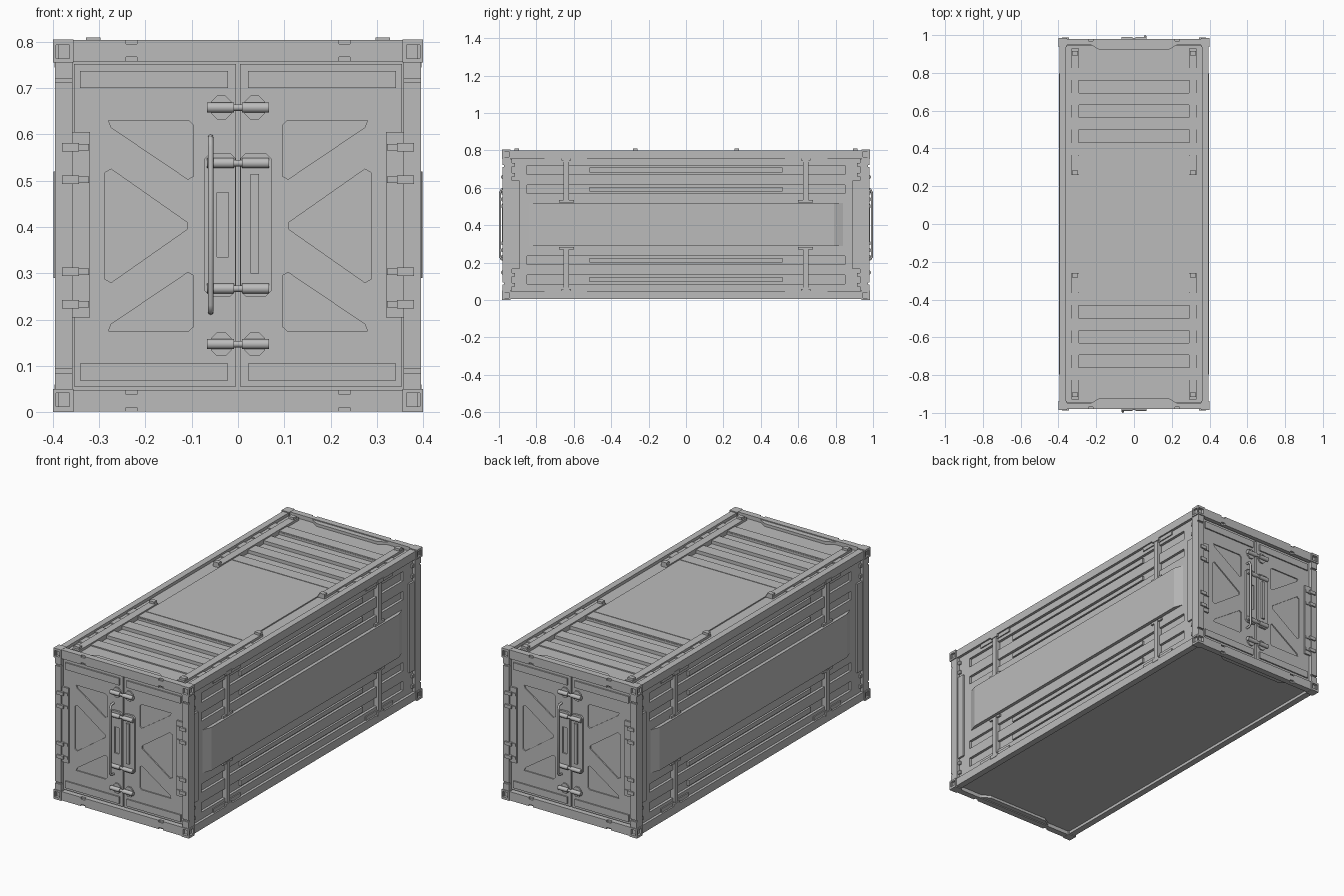
import bpy, bmesh, math
from mathutils import Vector

old = bpy.data.objects.get("Cube")
if old:
    bpy.data.objects.remove(old, do_unlink=True)

H = 0.805  # overall height, used for up/down mirroring

grey = bpy.data.materials.new("container grey")
grey.use_nodes = True
grey.diffuse_color = (0.5, 0.5, 0.5, 1)
grey.node_tree.nodes["Principled BSDF"].inputs["Base Color"].default_value = (0.5, 0.5, 0.5, 1)


def prism(axis, a, b, pts):
    """Two matching rings of points, extruded along one axis from a to b."""
    def put(p, d):
        return {"x": (d, p[0], p[1]), "y": (p[0], d, p[1]), "z": (p[0], p[1], d)}[axis]
    return [put(p, a) for p in pts], [put(p, b) for p in pts]


def box(x0, x1, y0, y1, z0, z1):
    return prism("z", z0, z1, [(x0, y0), (x1, y0), (x1, y1), (x0, y1)])


def rod(x0, x1, y, z, r, n=12):
    ring = [(y + r * math.cos(math.tau * i / n), z + r * math.sin(math.tau * i / n)) for i in range(n)]
    return prism("x", x0, x1, ring)


def chamfered(x0, x1, z0, z1, c):
    return [(x0 + c, z0), (x1 - c, z0), (x1, z0 + c), (x1, z1 - c),
            (x1 - c, z1), (x0 + c, z1), (x0, z1 - c), (x0, z0 + c)]


def flips(sym):
    """Sign triples: x, y, z mirror; r turns the part half way round z."""
    out = [(1, 1, 1)]
    for k, s in {"x": (-1, 1, 1), "y": (1, -1, 1), "z": (1, 1, -1), "r": (-1, -1, 1)}.items():
        if k in sym:
            out += [tuple(a * b for a, b in zip(f, s)) for f in out]
    return out


def part(name, solids, sym="", cuts=None, cut_sym="", smooth=False):
    bm = bmesh.new()
    for sx, sy, sz in flips(sym):
        for ends in solids:
            a, b = [[bm.verts.new((x * sx, y * sy, z if sz > 0 else H - z)) for x, y, z in ring]
                    for ring in ends]
            bm.faces.new(a)
            bm.faces.new(b)
            for i in range(len(a)):
                j = (i + 1) % len(a)
                bm.faces.new((a[i], a[j], b[j], b[i]))
    bmesh.ops.recalc_face_normals(bm, faces=bm.faces)
    me = bpy.data.meshes.new(name)
    bm.to_mesh(me)
    bm.free()
    ob = bpy.data.objects.new(name, me)
    bpy.context.collection.objects.link(ob)
    if cuts:
        cutter = part(name + "_cutter", cuts, cut_sym)
        mod = ob.modifiers.new("cut", "BOOLEAN")
        mod.operation, mod.solver, mod.object = "DIFFERENCE", "EXACT", cutter
        dg = bpy.context.evaluated_depsgraph_get()
        done = bpy.data.meshes.new_from_object(ob.evaluated_get(dg))
        ob.modifiers.clear()
        ob.data = done
        bpy.data.objects.remove(cutter, do_unlink=True)
    ob.data.materials.clear()
    ob.data.materials.append(grey)
    if smooth:
        bpy.ops.object.select_all(action="DESELECT")
        ob.select_set(True)
        bpy.context.view_layer.objects.active = ob
        bpy.ops.object.shade_smooth_by_angle(angle=math.radians(40))
    return ob


# Body with grooves pressed into the sides and the roof
rows = [(0.67, 0.72), (0.57, 0.615)]
grooves = [box(s * 0.366, s * 0.42, -0.85, 0.85, a, b) for s in (-1, 1) for lo, hi in rows
           for a, b in ((lo, hi), (H - hi, H - lo))]
grooves += [box(-0.29, 0.29, s * y - 0.034, s * y + 0.034, 0.772, 0.83)
            for s in (-1, 1) for y in (0.727, 0.597, 0.465)]
part("body", [box(-0.38, 0.38, -0.945, 0.945, 0.02, 0.784)], cuts=grooves)
part("groove_strips", [box(0.36, 0.377, -0.515, 0.515, a + 0.011, b - 0.011) for a, b in rows], "xz")

# Corner castings with square sockets
socket = [box(0.364, 0.393, 0.97, 1.1, 0.012, 0.041),
          box(0.388, 0.5, 0.946, 0.976, 0.012, 0.041)]
part("corner_castings", [box(0.355, 0.4, 0.938, 0.985, 0, 0.05)], "xyz", socket, "xyz")

# Frame: posts, side rails, end rails
part("corner_posts", [box(0.358, 0.395, 0.93, 0.98, 0.05, 0.755)], "xy",
     [box(0.35, 0.42, 0.972, 1.1, 0.712, 0.721)], "xyz")
part("side_rails", [box(0.36, 0.394, -0.94, 0.94, 0.757, 0.8)], "xz")
part("end_rails", [box(-0.356, 0.356, 0.947, 0.98, 0.757, 0.804)], "yz",
     [box(0.218, 0.242, 0.97, 1.1, 0.795, 0.82), box(0.218, 0.242, 0.97, 1.1, 0.74, 0.767)], "xyz")
part("end_rail_gussets", [prism("z", 0.77, 0.799, [(-0.23, 0.95), (-0.18, 0.92), (0.18, 0.92), (0.23, 0.95)])], "yz")

# Side: bulging middle panel, straps, post plates
part("middle_panel", [prism("z", 0.29, 0.52, [(0.37, -0.84), (0.38, -0.84), (0.398, -0.79),
                                              (0.398, 0.79), (0.38, 0.84), (0.37, 0.84)])], "x")
part("side_straps", [box(0.36, 0.392, 0.626, 0.654, 0.525, 0.758)], "xyz")
part("strap_mounts", [box(0.37, 0.386, 0.53, 0.757, 0.737, 0.758),
                      box(0.37, 0.396, 0.615, 0.665, 0.745, 0.765),
                      box(0.37, 0.39, 0.6, 0.68, 0.522, 0.534)], "xyz")
part("side_post_plates", [box(0.37, 0.39, 0.89, 0.935, 0.165, 0.64)], "xy")
part("side_post_pegs", [box(0.37, 0.389, 0.915, 0.933, z, z + 0.018) for z in (0.66, 0.715)], "xyz")

# Roof: centre panel, cross slats, lashing rails and clamps
part("roof_panel", [box(-0.29, 0.29, -0.36, 0.36, 0.775, 0.79)])
part("roof_slats", [box(-0.362, 0.362, y - 0.032, y + 0.032, 0.775, 0.79)
                    for y in (0.795, 0.662, 0.531, 0.396)], "y")
part("roof_rails", [box(0.29, 0.33, 0.26, 0.93, 0.77, 0.797)], "xy")
part("roof_clamps", [box(0.297, 0.328, y - 0.012, y + 0.012, 0.78, 0.809) for y in (0.272, 0.905)], "xy")

# Doors: recessed triangular panels and raised bars
upper = [(0.28, 0.63), (0.107, 0.63), (0.096, 0.62), (0.096, 0.51), (0.108, 0.503), (0.274, 0.615)]
middle = [(0.288, 0.288), (0.274, 0.28), (0.11, 0.395), (0.11, 0.41), (0.274, 0.525), (0.288, 0.517)]
triangles = [prism("y", 0.959, 1.1, p)
             for p in (upper, [(x, H - z) for x, z in upper], middle)]
part("doors", [box(0.004, 0.354, 0.93, 0.965, 0.055, 0.752)], "xy", triangles, "xy")
part("door_bars", [box(0.022, 0.341, 0.96, 0.972, 0.7, 0.737)], "xyz")

# Door hinges
part("hinge_plates", [box(0.32, 0.36, 0.95, 0.974, 0.205, 0.605)], "xy")
part("hinges", [box(0.343, 0.38, 0.96, 0.987, z - 0.009, z + 0.009) for z in (0.572, 0.502)], "xyz")
part("hinge_tabs", [box(0.322, 0.35, 0.96, 0.979, z - 0.007, z + 0.007) for z in (0.572, 0.502)], "xyz")

# Lock case: one half with a slot, the other with an upright bar
part("lock_case", [prism("y", 0.95, 0.975, chamfered(0.005, 0.072, 0.25, 0.56, 0.012))], "xy",
     [box(0.02, 0.045, 0.969, 1.1, 0.335, 0.475)], "r")
part("lock_bar", [box(-0.045, -0.027, 0.96, 0.984, 0.3, 0.515)], "r")

# Bolts across the door gap
part("bolt_plates", [prism("y", 0.96, 0.972, chamfered(0.014, 0.058, 0.632, 0.684, 0.013))], "xyz")
bolts = [rod(0.009, 0.067, 0.979, z, 0.011) for z in (0.658, 0.538)]
pins = [rod(-0.01, 0.01, 0.979, z, 0.007) for z in (0.658, 0.538)]
part("bolts", bolts, "xyz", smooth=True)
part("bolt_pins", pins, "yz", smooth=True)
part("bolt_feet", [box(0.012, 0.06, 0.96, 0.98, z - 0.008, z + 0.008) for z in (0.658, 0.538)], "xyz")

# Bent pull handles, one at each end
for s, end in ((1, "front"), (-1, "back")):
    cu = bpy.data.curves.new(end + "_handle", "CURVE")
    cu.dimensions, cu.bevel_depth, cu.bevel_resolution = "3D", 0.006, 2
    cu.use_fill_caps = True
    path = [(0.962, 0.216), (0.986, 0.218), (0.994, 0.232), (0.994, 0.573), (0.986, 0.592), (0.962, 0.594)]
    sp = cu.splines.new("POLY")
    sp.points.add(len(path) - 1)
    for p, (y, z) in zip(sp.points, path):
        p.co = Vector((-0.059 * s, -y * s, z, 1))
    cu.materials.append(grey)
    bpy.context.collection.objects.link(bpy.data.objects.new(end + "_handle", cu))
